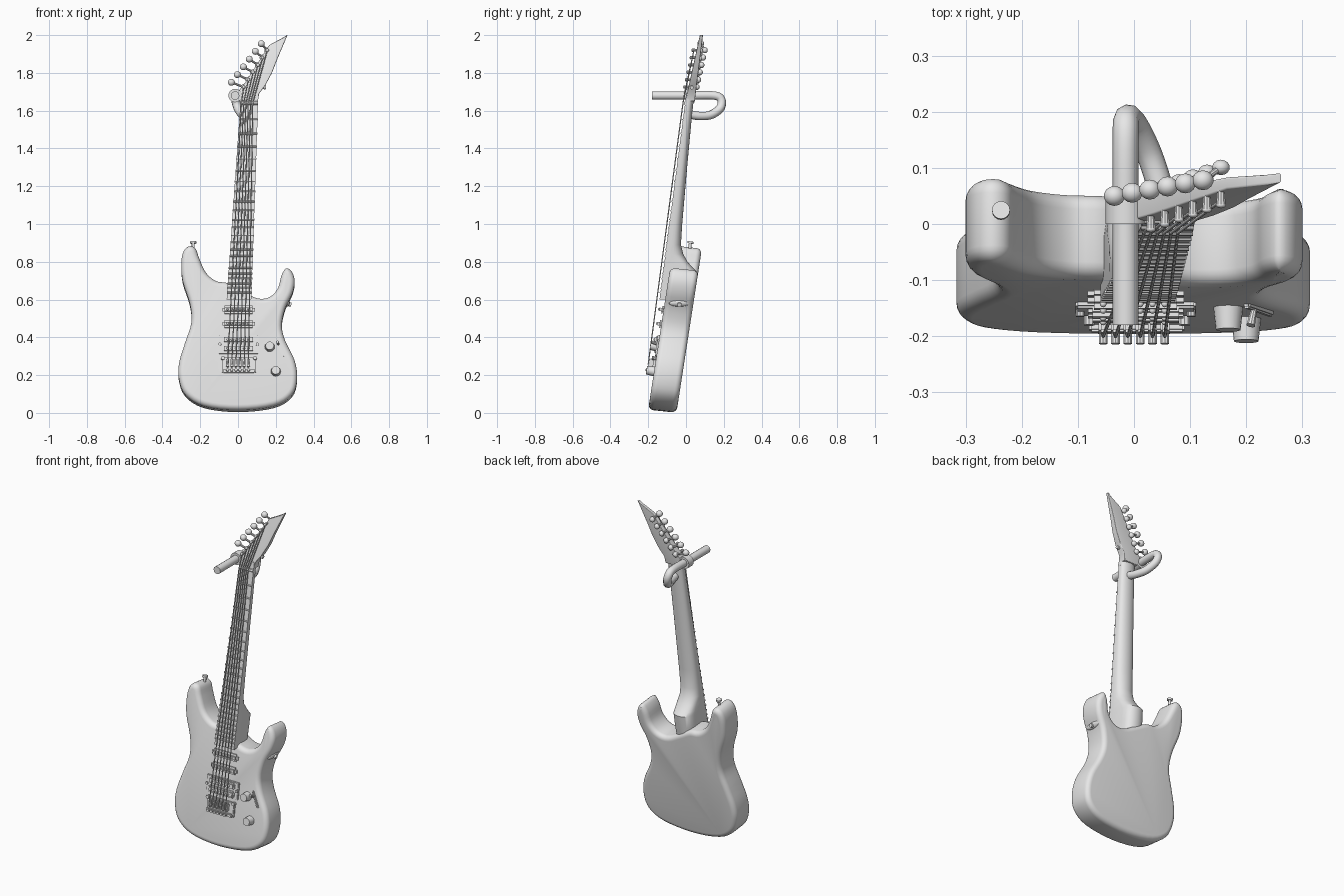
import bpy, bmesh, math
from mathutils import Vector

if "Cube" in bpy.data.objects:
    bpy.data.objects.remove(bpy.data.objects["Cube"])

grey = bpy.data.materials.new("plain_grey")
grey.use_nodes = True
grey.diffuse_color = (0.8, 0.8, 0.8, 1)
grey.node_tree.nodes["Principled BSDF"].inputs["Base Color"].default_value = (0.8, 0.8, 0.8, 1)

TILT = 0.155                       # backward lean of the body


def finish(name, data):
    obj = bpy.data.objects.new(name, data)
    data.materials.append(grey)
    bpy.context.collection.objects.link(obj)
    return obj


def from_bmesh(name, bm):
    bmesh.ops.recalc_face_normals(bm, faces=bm.faces)
    mesh = bpy.data.meshes.new(name)
    bm.to_mesh(mesh)
    bm.free()
    return finish(name, mesh)


def loft(name, rings):
    """Skin a stack of closed rings and cap both ends."""
    bm = bmesh.new()
    loops = [[bm.verts.new(p) for p in ring] for ring in rings]
    for a, b in zip(loops, loops[1:]):
        for i in range(len(a)):
            j = (i + 1) % len(a)
            bm.faces.new((a[i], a[j], b[j], b[i]))
    bm.faces.new(loops[0])
    bm.faces.new(loops[-1])
    return from_bmesh(name, bm)


def smooth_path(points, steps, closed):
    """Catmull-Rom curve through the points."""
    pts, n, out = [Vector(p) for p in points], len(points), []
    pick = (lambda i: pts[i % n]) if closed else (lambda i: pts[max(0, min(n - 1, i))])
    for i in range(n if closed else n - 1):
        a, b, c, d = (pick(i + k) for k in (-1, 0, 1, 2))
        for s in range(steps):
            t = s / steps
            out.append(0.5 * (2 * b + (c - a) * t + (2 * a - 5 * b + 4 * c - d) * t * t
                              + (3 * b - a - 3 * c + d) * t ** 3))
    return out if closed else out + [pts[-1]]


def slab(name, outline, front, back, inset, drop=0.0):
    """Extrude a counter-clockwise x-z outline between two y functions, rounding the rims."""
    n = len(outline)
    inward = []
    for i in range(n):
        t = (outline[(i + 1) % n] - outline[i - 1]).normalized()
        inward.append(Vector((-t.y, t.x)))
    steps = [k * math.pi / 10 for k in range(6)]
    profile = [(1 - math.sin(a), 1 - math.cos(a), 0) for a in steps]
    profile += [(i, d, 1) for i, d, _ in reversed(profile)]
    rings = []
    for ins, dep, side in profile:
        ring = []
        for p, m in zip(outline, inward):
            q = p + m * inset * ins
            f, b = front(q.y), back(q.y)
            y = b - inset * dep if side else f + inset * dep
            ring.append((q.x, y, q.y - drop * (y - f) / (b - f)))
        rings.append(ring)
    return loft(name, rings)


def rod(name, a, b, r1, r2=None, sides=16):
    a, b = Vector(a), Vector(b)
    bm = bmesh.new()
    bmesh.ops.create_cone(bm, cap_ends=True, segments=sides, radius1=r1,
                          radius2=r1 if r2 is None else r2, depth=(b - a).length)
    obj = from_bmesh(name, bm)
    obj.rotation_euler = (b - a).to_track_quat('Z', 'Y').to_euler()
    obj.location = (a + b) / 2
    return obj


def ball(name, at, size):
    bm = bmesh.new()
    bmesh.ops.create_uvsphere(bm, u_segments=14, v_segments=9, radius=1)
    obj = from_bmesh(name, bm)
    obj.location, obj.scale = at, size
    return obj


def tube(name, points, radius):
    curve = bpy.data.curves.new(name, 'CURVE')
    curve.dimensions, curve.bevel_depth = '3D', radius
    curve.bevel_resolution, curve.use_fill_caps = 3, True
    spline = curve.splines.new('POLY')
    spline.points.add(len(points) - 1)
    for sp, p in zip(spline.points, points):
        sp.co = (*p, 1)
    return finish(name, curve)


def body_front(z):
    return -0.203 + TILT * z


def on_body(x, z, out):
    return Vector((x, body_front(z) - out, z + TILT * out))


def plate(name, x, z, w, h, out, rim=0.004, turn=0.0):
    """Block lying on the tilted body front."""
    bm = bmesh.new()
    bmesh.ops.create_cube(bm, size=1)
    bmesh.ops.scale(bm, vec=(w, out + 0.01, h), verts=bm.verts)
    bmesh.ops.bevel(bm, geom=bm.edges[:], offset=rim, segments=2, affect='EDGES')
    obj = from_bmesh(name, bm)
    obj.location = on_body(x, z, (out - 0.01) / 2)
    obj.rotation_euler = (-math.atan(TILT), turn, 0)


# Body with two horns
body_outline = [
    (-0.257, 0.885), (-0.287, 0.86), (-0.30, 0.80), (-0.293, 0.70), (-0.255, 0.58),
    (-0.247, 0.48), (-0.28, 0.375), (-0.31, 0.275), (-0.314, 0.19), (-0.28, 0.10),
    (-0.18, 0.038), (0, 0.017), (0.19, 0.038), (0.285, 0.095), (0.313, 0.18),
    (0.30, 0.28), (0.25, 0.385), (0.232, 0.465), (0.25, 0.555), (0.288, 0.635),
    (0.30, 0.70), (0.285, 0.75), (0.255, 0.768), (0.23, 0.73), (0.21, 0.66),
    (0.165, 0.615), (0.10, 0.61), (0.02, 0.65), (-0.055, 0.69), (-0.115, 0.70),
    (-0.17, 0.745), (-0.205, 0.82), (-0.225, 0.872)]
slab("body", smooth_path(body_outline, 4, True), body_front,
     lambda z: body_front(z) + 0.15, 0.028, 0.016)


# Neck: D-shaped sections that swell into the heel
def neck_left(z):
    return -0.06 + 0.07 * (z - 0.6)


def neck_right(z):
    return 0.07 + 0.035 * (z - 0.6)


def board(z):
    return -0.14 + 0.13 * (z - 0.6)


def neck_ring(z, back):
    l, r, f = neck_left(z), neck_right(z), board(z)
    spring = f + 0.3 * min(back - f, 0.08)
    power = 0.35 if back - f > 0.1 else 0.8
    arc = [math.pi * k / 16 for k in range(17)]
    return [(l, f, z), (r, f, z)] + [
        ((l + r) / 2 + (r - l) / 2 * math.cos(a),
         spring + (back - spring) * max(0, math.sin(a)) ** power, z) for a in arc]


loft("neck", [neck_ring(z, b) for z, b in (
    (0.6, 0.03), (0.68, 0.045), (0.75, 0.055), (0.77, 0.035), (0.80, 0.008),
    (0.84, -0.014), (0.89, -0.027), (1.0, -0.02), (1.3, 0.006), (1.58, 0.032), (1.69, 0.045))])

# Frets and nut
for n in range(1, 23):
    z = 1.63 - 1.38 * (1 - 2 ** (-n / 12))
    rod("fret", (neck_left(z) - 0.002, board(z), z), (neck_right(z) + 0.002, board(z), z), 0.005, sides=8)
rod("nut", (neck_left(1.64), 0, 1.64), (neck_right(1.64), 0, 1.64), 0.012, sides=8)


# Pointed headstock
def head_front(z):
    return 0.003 + 0.22 * (z - 1.68)


head_outline = [
    (0.015, 1.65), (0.105, 1.65), (0.112, 1.69), (0.145, 1.735), (0.18, 1.80), (0.207, 1.87),
    (0.262, 2.0), (0.235, 1.985), (0.165, 1.947), (0.09, 1.83), (0.035, 1.745), (0.0, 1.70)]
slab("headstock", [Vector(p) for p in head_outline], head_front,
     lambda z: 0.05 + 0.125 * (z - 1.68), 0.004)
rod("headstock_peg", (0.125, 0.03, 1.725), (0.148, 0.03, 1.722), 0.01)

# Six tuners and six strings
for i in range(6):
    t = i / 5
    x, z = 0.03 + 0.125 * t, 1.725 + 0.195 * t
    y = head_front(z)
    button = Vector((-0.035 + 0.158 * t, 0.05 + 0.028 * t, 1.75 + 0.205 * t))
    back = Vector((x, y + 0.045, z))
    rod("tuner_post", (x, y + 0.01, z), (x, y - 0.022, z), 0.006, 0.009, 10)
    ball("tuner_post_cap", (x, y - 0.022, z), (0.009, 0.006, 0.009))
    rod("tuner_shaft", back, button, 0.006, sides=10)
    ball("tuner_housing", back, (0.016, 0.014, 0.016))
    ball("tuner_button", button, (0.019, 0.018, 0.018))
    low = -0.055 + 0.11 * t
    tube("string", [on_body(low, 0.25, 0.036), (0.018 + 0.06 * t, -0.016, 1.64),
                    (x, y - 0.014, z)], 0.003)
    # Bridge saddles and fine tuners
    plate("saddle", low, 0.262, 0.016, 0.045, 0.034)
    rod("fine_tuner", on_body(low, 0.222, 0.01), on_body(low, 0.222, 0.045), 0.008, sides=10)
    for pz in (0.545, 0.47, 0.385, 0.338):
        ball("pole_piece", on_body(low, pz, 0.024), (0.006, 0.006, 0.006))

# Pickups and bridge
for z in (0.545, 0.47):
    plate("single_pickup", 0.003, z, 0.172, 0.042, 0.022, 0.012)
plate("pickup_frame", 0.003, 0.362, 0.215, 0.10, 0.01)
for z in (0.385, 0.338):
    plate("pickup_coil", 0.003, z, 0.17, 0.04, 0.024, 0.008)
for x in (-0.096, 0.102):
    rod("frame_screw", on_body(x, 0.362, 0), on_body(x, 0.362, 0.018), 0.008, sides=10)
plate("bridge_base", 0.005, 0.252, 0.18, 0.085, 0.012)
plate("bridge_tail", 0.005, 0.22, 0.17, 0.02, 0.024)
for x in (-0.08, 0.09):
    rod("bridge_stud", on_body(x, 0.288, 0), on_body(x, 0.288, 0.022), 0.01, sides=10)

# Knobs and switch
for x, z in ((0.168, 0.35), (0.2, 0.22)):
    rod("knob", on_body(x, z, -0.005), on_body(x, z, 0.04), 0.027, 0.022, 20)
plate("switch_slot", 0.222, 0.345, 0.014, 0.10, 0.008, 0.003, -0.46)
rod("switch_lever", on_body(0.215, 0.36, 0), on_body(0.208, 0.37, 0.035), 0.005, 0.008, 10)

# Strap button and cable socket
rod("strap_button", (-0.237, 0.02, 0.87), (-0.237, 0.023, 0.9), 0.008)
rod("strap_button_cap", (-0.237, 0.023, 0.897), (-0.237, 0.025, 0.908), 0.016)
socket = ball("socket_plate", (0.262, -0.035, 0.58), (0.012, 0.055, 0.018))
socket.rotation_euler.y = 0.4
rod("socket", (0.255, -0.035, 0.58), (0.282, -0.035, 0.572), 0.011)

# Looped wall hook around the neck
hook = [(-0.015, -0.18, 1.68), (-0.015, 0.0, 1.68), (-0.015, 0.15, 1.68), (-0.013, 0.188, 1.655),
        (0.0, 0.18, 1.612), (0.025, 0.13, 1.577), (0.045, 0.07, 1.572), (0.055, 0.02, 1.58)]
tube("hook", smooth_path(hook, 6, False), 0.023)
rod("hook_collar", (-0.015, 0.0, 1.68), (-0.015, 0.045, 1.68), 0.036)

bpy.ops.object.select_all(action='DESELECT')
for obj in bpy.context.collection.objects:
    if obj.type == 'MESH':
        obj.select_set(True)
        bpy.context.view_layer.objects.active = obj
bpy.ops.object.shade_smooth_by_angle(angle=math.radians(35))
